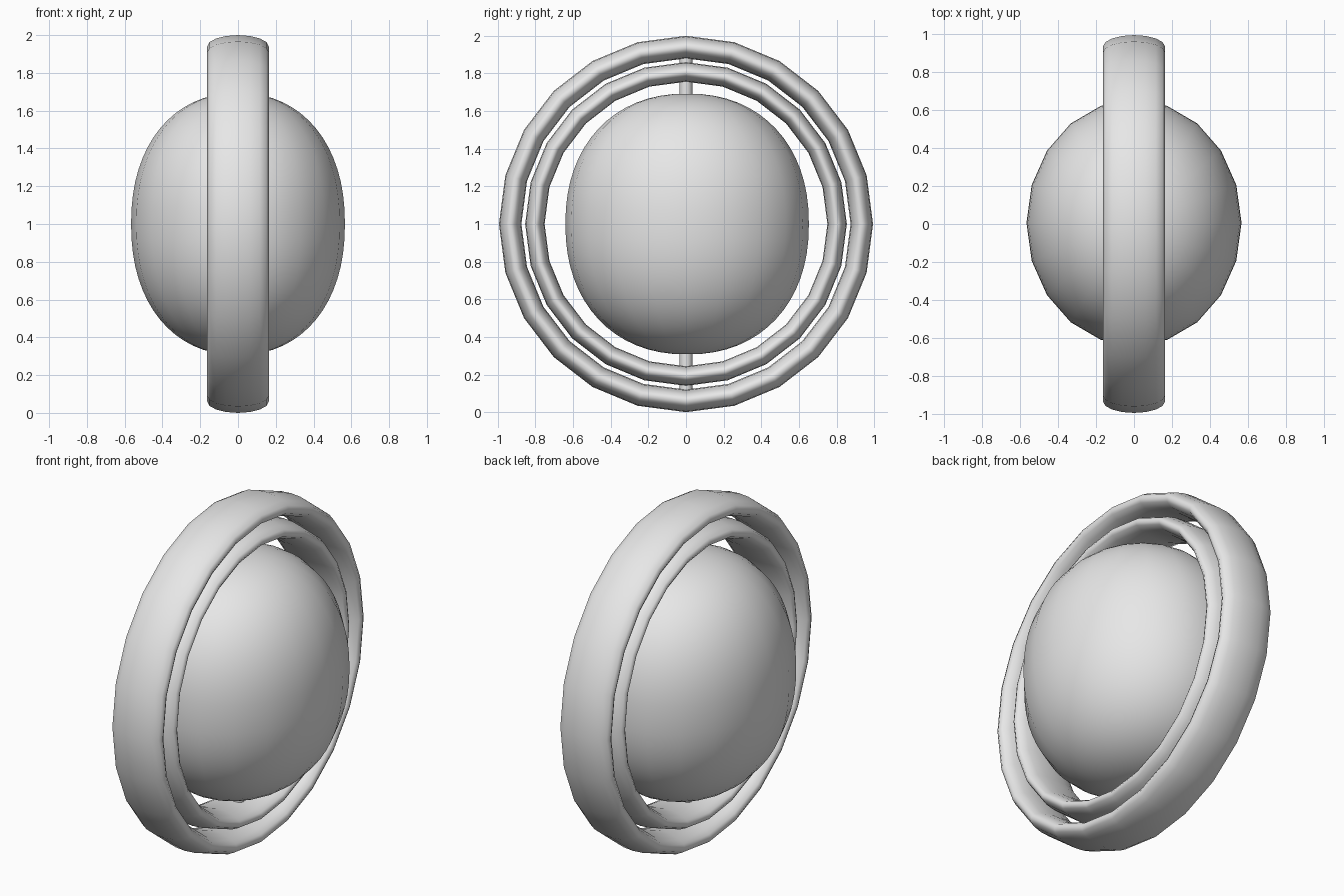
import bpy, math

if "Cube" in bpy.data.objects:
    bpy.data.objects.remove(bpy.data.objects["Cube"])

grey = bpy.data.materials.new("grey")
grey.diffuse_color = (0.8, 0.8, 0.8, 1)
grey.use_nodes = True
grey.node_tree.nodes["Principled BSDF"].inputs["Base Color"].default_value = grey.diffuse_color


def lathe(name, profile, sides, closed=False):
    """Spin (radius, height) points around z; closed joins the profile into a tube."""
    n = len(profile)
    verts = [(r * math.cos(2 * math.pi * i / sides), r * math.sin(2 * math.pi * i / sides), h)
             for i in range(sides) for r, h in profile]
    faces = []
    for i in range(sides):
        a, b = i * n, (i + 1) % sides * n
        for j in range(n if closed else n - 1):
            k = (j + 1) % n
            faces.append((a + j, b + j, b + k, a + k))
    if not closed:
        faces.append([i * n for i in reversed(range(sides))])
        faces.append([i * n + n - 1 for i in range(sides)])
    mesh = bpy.data.meshes.new(name)
    mesh.from_pydata(verts, [], faces)
    mesh.materials.append(grey)
    obj = bpy.data.objects.new(name, mesh)
    bpy.context.collection.objects.link(obj)
    mesh.shade_smooth()
    obj.location.z = 1
    return obj


def ring(name, radius, thickness, half_width):
    """Upright hoop around the x axis with a flattened oval section."""
    section = [(radius + thickness * math.cos(math.tau * i / 16),
                half_width * math.sin(math.tau * i / 16)) for i in range(16)]
    obj = lathe(name, section, 24, closed=True)
    obj.rotation_euler.y = math.pi / 2
    obj.scale.y = 0.994


# Two nested hoops
ring("outer_ring", 0.94, 0.06, 0.163)
ring("inner_ring", 0.808, 0.052, 0.163)

# Slightly boxy oval ball, flattened at both poles
power = 2 / 2.2
profile = []
for i in range(1, 32):
    t = math.pi * (i / 32 - 0.5)
    profile.append((math.cos(t) ** power,
                    math.copysign(abs(math.sin(t)) ** power, t) * 0.693))
ball = lathe("ball", profile, 20)
ball.scale = (0.566, 0.647, 1)
ball.location.y = 0.006

# Vertical pivot pin through ball and hoops
pin = lathe("pivot_pin", [(0.035, -0.9), (0.035, 0.9)], 12)
for obj in (ball, pin):
    bpy.ops.object.select_all(action='DESELECT')
    obj.select_set(True)
    bpy.context.view_layer.objects.active = obj
    bpy.ops.object.shade_smooth_by_angle(angle=math.radians(40))
